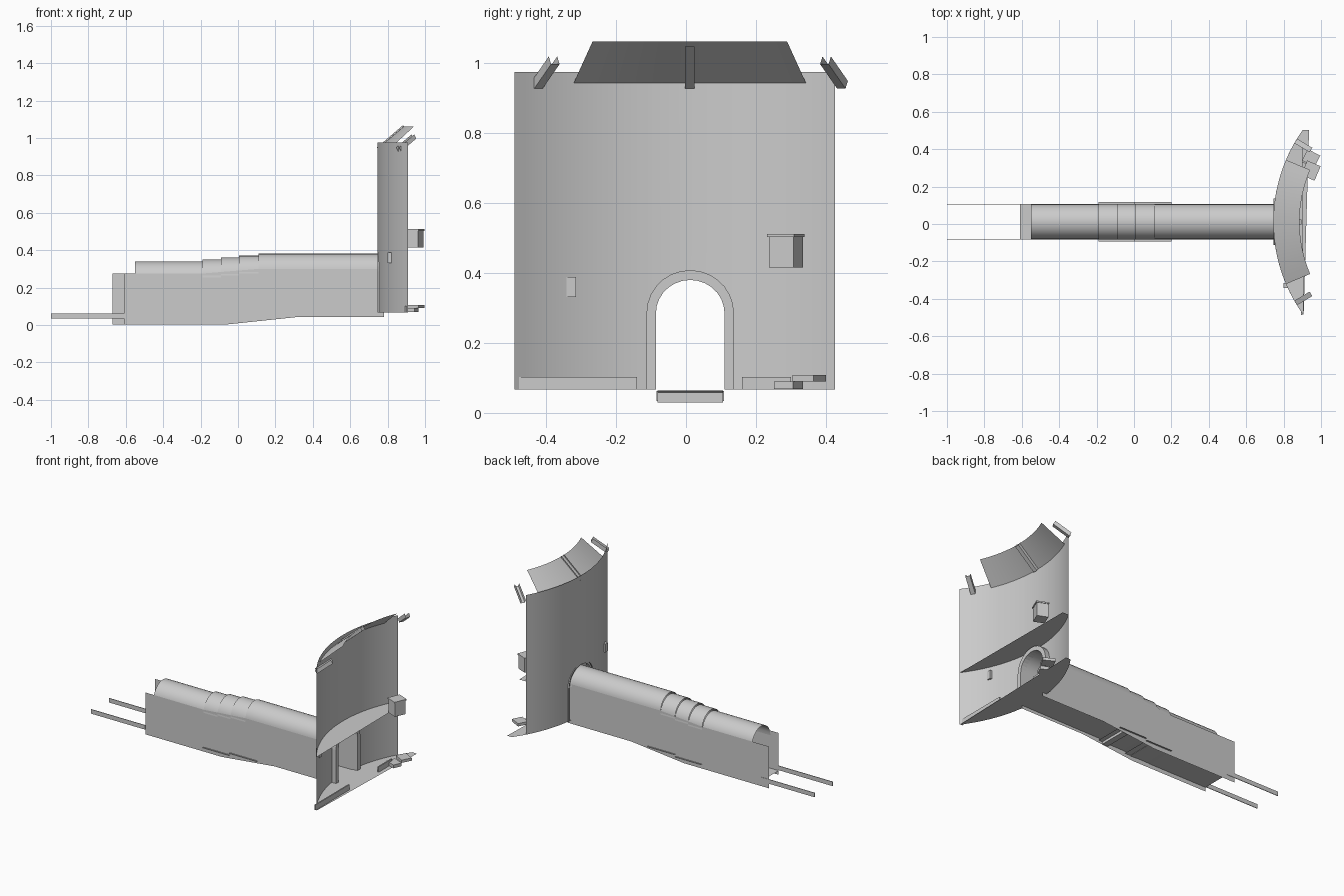
import bpy, bmesh
from math import sin, cos, asin, pi, sqrt
from mathutils import Vector

if "Cube" in bpy.data.objects:
    bpy.data.objects.remove(bpy.data.objects["Cube"])

CX, CY, R = 1.595, 0.011, 0.85      # centre and radius of the curved wall
YC, HW = 0.012, 0.094               # passage centre line and half width


def make(name, verts, faces, smooth=False):
    me = bpy.data.meshes.new(name)
    me.from_pydata([tuple(v) for v in verts], [], faces)
    ob = bpy.data.objects.new(name, me)
    bpy.context.collection.objects.link(ob)
    if smooth:
        bpy.context.view_layer.objects.active = ob
        ob.select_set(True)
        bpy.ops.object.shade_smooth_by_angle(angle=0.6)
        ob.select_set(False)
    return ob


def loft(name, rows, smooth=False, closed=False):
    """Skin between equally long rows of points."""
    n = len(rows[0])
    faces = []
    for i in range(len(rows) - 1):
        for j in range(n if closed else n - 1):
            k = (j + 1) % n
            faces.append((i * n + j, i * n + k, (i + 1) * n + k, (i + 1) * n + j))
    return make(name, [p for r in rows for p in r], faces, smooth)


def box(name, x0, x1, y0, y1, z0, z1, place=lambda x, y, z: (x, y, z)):
    v = [place(x, y, z) for x in (x0, x1) for y in (y0, y1) for z in (z0, z1)]
    f = [(0, 1, 3, 2), (4, 6, 7, 5), (0, 4, 5, 1), (2, 3, 7, 6), (0, 2, 6, 4), (1, 5, 7, 3)]
    return make(name, v, f)


def polar(a, r, z, t=0.0):
    """Point at angle a from the passage axis, radius r, shifted sideways by t."""
    return (CX - r * cos(a) + t * sin(a), CY + r * sin(a) + t * cos(a), z)


def radial_box(name, a, r0, r1, hw, z0, z1):
    return box(name, r0, r1, -hw, hw, z0, z1, lambda r, t, z: polar(a, r, z, t))


def wall_x(y, r=R):
    return CX - sqrt(r * r - (y - CY) ** 2)


def arch(x, hw, z0, spring, top, n=14):
    pts = [(x, YC - hw * cos(pi * i / n), spring + (top - spring) * sin(pi * i / n)) for i in range(n + 1)]
    if z0 is not None:
        pts = [(x, YC - hw, z0)] + pts + [(x, YC + hw, z0)]
    return pts


# Curved wall with an arched doorway
def hole(y):
    d = min(1, abs(y - YC) / 0.11)
    return 0.285 + 0.11 * sqrt(1 - d * d)


cols = [(-0.49 + i * (YC - 0.11 + 0.49) / 12, 0.067) for i in range(13)]
cols += [(YC - 0.11 * cos(pi * i / 16), None) for i in range(17)]
cols += [(YC + 0.11 + i * (0.426 - YC - 0.11) / 10, 0.067) for i in range(11)]
low = [(wall_x(y), y, hole(y) if z is None else z) for y, z in cols]
loft("curved_wall", [low, [(x, y, 0.975) for x, y, z in low]], True)

# Doorway surround
ring = [arch(x, h, 0.067, 0.285, t) for x, h, t in
        ((0.745, 0.125, 0.408), (0.785, 0.125, 0.408), (0.785, 0.098, 0.38), (0.745, 0.098, 0.38))]
loft("doorway_surround", ring)


# Segment-shaped floors, each a single thin sheet
def segment_floor(name, z, y1, end):
    ys = [-0.488 + i * (y1 + 0.488) / 24 for i in range(25)]
    v = [(wall_x(y), y, z) for y in ys] + end
    make(name, v, [tuple(range(len(v)))])


segment_floor("ground_floor", 0.067, 0.503, [(0.936, 0.503, 0.067)])
segment_floor("upper_floor", 0.415, 0.43, [(0.9, 0.43, 0.415)])

# Low kerbs on the ground floor
for name, y0, y1 in (("kerb_left", -0.487, -0.14), ("kerb_right", 0.16, 0.30)):
    box(name, 0.892, 0.9, y0, y1, 0.067, 0.102)

# Slanted roof strip
roof = []
for r, w, z in ((0.85, 0.332, 0.943), (0.71, 0.278, 1.062)):
    m = asin(w / r)
    roof.append([polar(-m + 2 * m * i / 16, r, z) for i in range(17)])
loft("roof_strip", roof, True)


# Channel-shaped rafters
def rafter(name, a, r0, r1, z0, z1):
    rows = []
    for r, z in ((r0, z0), (r1, z1)):
        rows.append([polar(a, r - h * 0.6, z - h, t) for t, h in
                     ((-0.014, -0.004), (-0.014, 0.018), (0.014, 0.018), (0.014, -0.004))])
    loft(name, rows)


rafter("rafter_middle", 0, 0.85, 0.71, 0.945, 1.065)
rafter("rafter_left", -0.535, 0.86, 0.765, 0.945, 1.015)
rafter("rafter_right", 0.535, 0.86, 0.765, 0.945, 1.015)

# Cupboard on the upper floor, two steps below, small wall niche
radial_box("cupboard", 0.40, 0.67, 0.74, 0.038, 0.415, 0.505)
radial_box("cupboard_lid", 0.40, 0.666, 0.744, 0.042, 0.503, 0.512)
radial_box("lower_step", 0.395, 0.695, 0.77, 0.029, 0.069, 0.09)
radial_box("upper_step", 0.485, 0.695, 0.77, 0.034, 0.09, 0.108)
box("niche_plate", 0.8, 0.825, -0.342, -0.315, 0.332, 0.388)

# Passage side walls
for name, y, x0 in (("passage_wall_front", YC - HW, -0.61), ("passage_wall_back", YC + HW, -0.67)):
    outline = [(x0, 0.003), (-0.06, 0.003), (0.32, 0.043), (0.78, 0.043),
               (0.78, 0.3), (0.11, 0.3), (-0.19, 0.275), (x0, 0.275)]
    make(name, [(x, y, z) for x, z in outline], [tuple(range(8))])

# Vault: long ends and three overlapping rings between
for name, x0, x1, top, hw in (("vault_outer", -0.55, -0.19, 0.34, HW),
                              ("vault_ring_1", -0.19, -0.09, 0.351, HW + 0.001),
                              ("vault_ring_2", -0.09, 0.005, 0.361, HW + 0.001),
                              ("vault_ring_3", 0.005, 0.11, 0.371, HW + 0.001),
                              ("vault_inner", 0.11, 0.75, 0.381, HW)):
    loft(name, [arch(x, hw, None, top - 0.096, top) for x in (x0, x1)], True)

# Passage floor: sheets, with wider sill slabs in the middle
y0, y1 = YC - HW, YC + HW
loft("passage_floor", [[(x, y0, z), (x, y1, z)] for x, z in
                       ((-0.61, 0.03), (-0.19, 0.03), (0.2, 0.06), (0.78, 0.064))])
for name, xa, xb, z in (("sill_slab_outer", -0.19, 0.0, 0.032), ("sill_slab_inner", 0.0, 0.2, 0.046)):
    w = HW + 0.011
    loft(name, [[(x, YC - w, z), (x, YC + w, z)] for x in (xa, xb)])
for name, x in (("cross_sill_outer", -0.06), ("cross_sill_inner", 0.15)):
    box(name, x - 0.02, x + 0.02, YC - HW, YC + HW, 0.03, 0.064)

# Thin rails reaching out of the passage
for name, y in (("rail_front", y0), ("rail_back", y1)):
    box(name, -1.0, -0.61, y - 0.002, y + 0.002, 0.034, 0.062)
